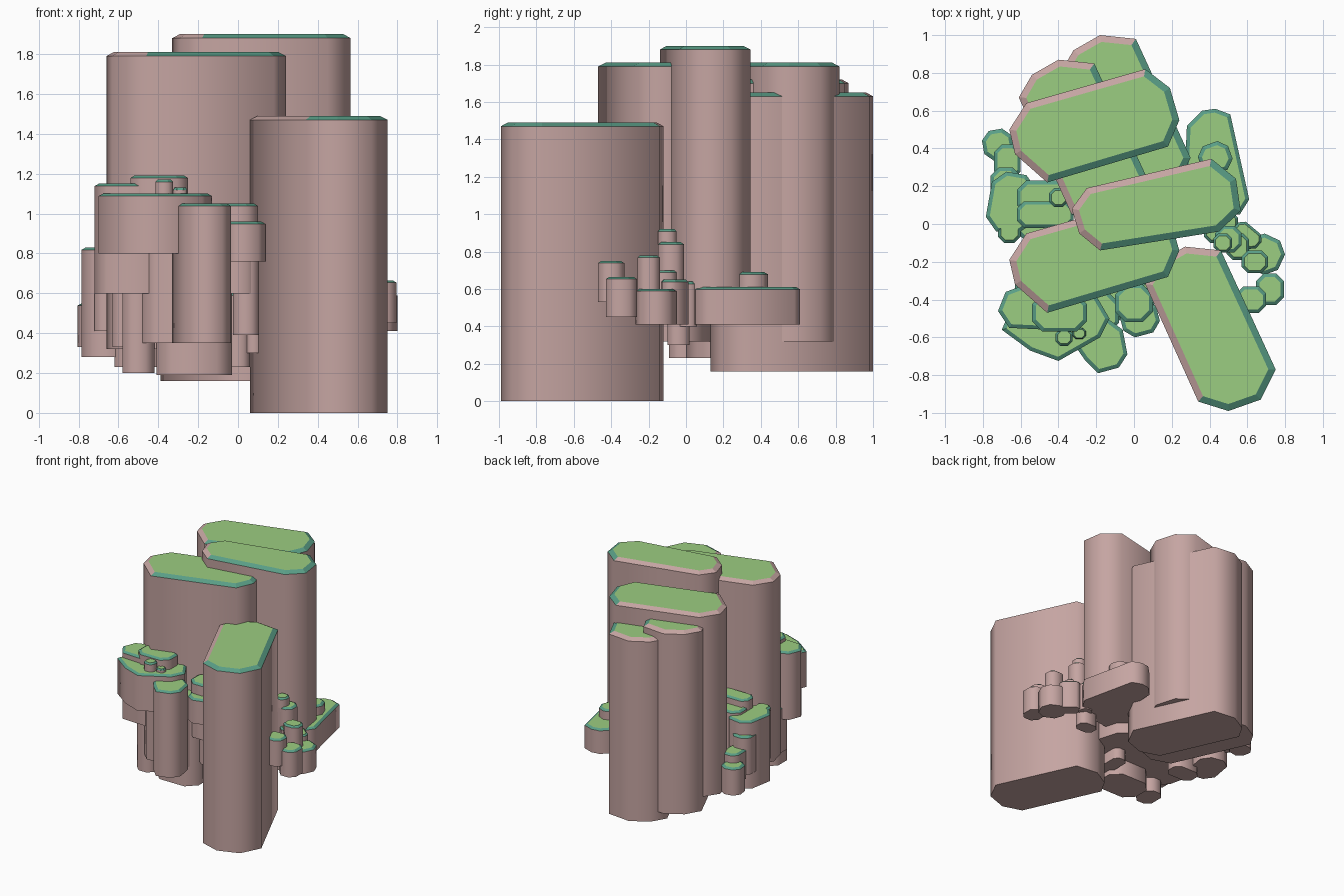
import bpy, bmesh, math
from mathutils import Vector

if "Cube" in bpy.data.objects:
    bpy.data.objects.remove(bpy.data.objects["Cube"])


def material(name, rgb):
    m = bpy.data.materials.new(name)
    m.diffuse_color = (*rgb, 1)
    m.use_nodes = True
    m.node_tree.nodes["Principled BSDF"].inputs["Base Color"].default_value = m.diffuse_color
    return m


MATS = [material("rock_pink", (0.56, 0.375, 0.36)),
        material("grass_green", (0.33, 0.61, 0.22)),
        material("moss_teal", (0.10, 0.34, 0.24))]
BARE = Vector((-0.85, 0.5))   # side on which the tall columns have bare rims


def inset(pts, d):
    """Shrink a convex counter-clockwise outline by d."""
    out, n = [], len(pts)
    for i, p in enumerate(pts):
        a = (p - pts[i - 1]).normalized()
        b = (pts[(i + 1) % n] - p).normalized()
        na, nb = Vector((-a.y, a.x)), Vector((-b.y, b.x))
        out.append(p + (na + nb) * d / (1 + na.dot(nb)))
    return out


def column(name, pts, z0, z1, rim, drop, bare=False):
    """Rock prism with a chamfered rim and a grassy top."""
    pts = [Vector(p) for p in pts]
    area = sum(pts[i - 1].cross(p) for i, p in enumerate(pts))
    if area < 0:
        pts.reverse()
    bm = bmesh.new()
    rings = [[bm.verts.new((p.x, p.y, z)) for p in ring] for ring, z in
             ((pts, z0), (pts, z1 - drop), (inset(pts, rim), z1))]
    n = len(pts)
    bm.faces.new(rings[0][::-1])
    bm.faces.new(rings[2]).material_index = 1
    for k in range(2):
        for i in range(n):
            j = (i + 1) % n
            f = bm.faces.new((rings[k][i], rings[k][j], rings[k + 1][j], rings[k + 1][i]))
            if k == 0:
                f.smooth = True
            else:
                e = pts[j] - pts[i]
                out = Vector((e.y, -e.x)).normalized()
                f.material_index = 0 if bare and out.dot(BARE) > -0.1 else 2
    for e in bm.edges:
        e.smooth = all(f.smooth for f in e.link_faces)
    me = bpy.data.meshes.new(name)
    bm.to_mesh(me)
    bm.free()
    for m in MATS:
        me.materials.append(m)
    bpy.context.collection.objects.link(bpy.data.objects.new(name, me))


def shift(pts, dx, dy):
    return [(x + dx, y + dy) for x, y in pts]


def stone(name, cx, cy, hx, hy, deg, z0, z1):
    """Small eight-sided stone: a rectangle with cut corners."""
    c = 0.55 * min(hx, hy)
    base = [(hx, -hy + c), (hx, hy - c), (hx - c, hy), (-hx + c, hy),
            (-hx, hy - c), (-hx, -hy + c), (-hx + c, -hy), (hx - c, -hy)]
    s, k = math.sin(math.radians(deg)), math.cos(math.radians(deg))
    pts = [(cx + x * k - y * s, cy + x * s + y * k) for x, y in base]
    column(name, pts, z0, z1, min(0.02, 0.25 * min(hx, hy)), 0.012)


# tall columns
WIDE = [(-.66, .50), (-.57, .64), (.06, .82), (.19, .72),
        (.24, .55), (.18, .41), (-.46, .22), (-.63, .37)]
DEEP = [(.06, -.32), (.13, -.2), (.27, -.12), (.46, -.14),
        (.75, -.77), (.67, -.93), (.5, -.99), (.34, -.94)]
MID = [(-.33, .08), (-.25, .19), (.41, .345), (.54, .24),
       (.565, .07), (.45, -.04), (-.18, -.14), (-.29, -.05)]
for name, pts, z0, z1 in (
        ("back_column", WIDE, .32, 1.81),
        ("left_column", shift(WIDE, 0, -.69), .32, 1.81),
        ("middle_column", MID, .41, 1.9),
        ("front_column", DEEP, 0, 1.49),
        ("rear_column", shift(DEEP, -.45, 1.12), .16, 1.65),
        ("rear_left_column", shift(DEEP, -.67, .99), .23, 1.72)):
    column(name, pts, z0, z1, .035, .02, True)

# ledges with irregular outlines
column("right_ledge", [(.27, .3), (.28, .52), (.36, .6), (.43, .61), (.51, .58),
                       (.61, .13), (.56, .05), (.42, .06)], .41, .61, .02, .012)
column("front_left_ledge", [(-.7, -.56), (-.64, -.42), (-.5, -.36), (-.2, -.38),
                            (-.13, -.5), (-.18, -.6), (-.4, -.725), (-.55, -.67)],
       .8, 1.1, .02, .012)
column("front_left_step", [(-.72, -.46), (-.68, -.36), (-.6, -.33), (-.4, -.33),
                           (-.3, -.42), (-.34, -.52), (-.45, -.56), (-.66, -.55)],
       .6, 1.15, .02, .012)
column("front_pillar", [(-.33, -.62), (-.26, -.55), (-.14, -.5), (-.06, -.56),
                        (-.035, -.69), (-.08, -.76), (-.19, -.79), (-.26, -.72)],
       .35, 1.05, .02, .012)

# small stones: x, y, half width, half depth, turn, bottom, top
FRONT = [(-.395, -.47, .145, .1, 0, 1.1, 1.19),
         (-.37, -.6, .045, .045, 0, 1.09, 1.17),
         (-.29, -.58, .035, .03, 0, 1.09, 1.13),
         (-.28, -.47, .2, .12, 0, .35, .9),
         (-.22, -.4, .19, .14, 0, .19, .8),
         (-.5, -.42, .08, .1, 0, .2, .62),
         (-.57, -.36, .06, .08, 0, .33, .7),
         (.03, -.5, .1, .09, 15, .76, .96),
         (.0, -.42, .1, .1, 0, .6, 1.05),
         (.04, -.42, .065, .08, 0, .39, .8),
         (.08, -.36, .04, .06, 0, .3, .73),
         (.0, -.28, .06, .14, 0, .23, .6)]
LEFT = [(-.72, .42, .08, .08, 10, .33, .55),
        (-.67, .33, .07, .09, 0, .38, .62),
        (-.68, .22, .08, .08, 0, .41, .72),
        (-.65, .11, .12, .16, -10, .28, .83),
        (-.66, -.03, .06, .07, 0, .41, .83),
        (-.48, .14, .14, .09, 0, .4, .86),
        (-.4, .14, .05, .05, 0, .8, .98),
        (-.47, .05, .15, .07, 0, .35, .92),
        (-.5, -.01, .12, .08, 0, .23, .8)]
RIGHT = [(.69, -.16, .1, .1, -25, .41, .6),
         (.72, -.345, .075, .083, 0, .45, .665),
         (.62, -.4, .08, .07, 0, .53, .75),
         (.64, -.2, .07, .06, 0, .55, .78),
         (.6, -.06, .08, .05, -40, .41, .65),
         (.55, -.12, .06, .07, 0, .5, .7),
         (.5, -.08, .07, .07, 0, .6, .85),
         (.47, -.1, .05, .05, 0, .8, .92),
         (.5, .01, .05, .05, 0, .4, .64),
         (.43, .35, .085, .08, 20, .58, .69),
         (.45, -.04, .08, .06, 0, .3, .6)]
for group, rows in (("front", FRONT), ("left", LEFT), ("right", RIGHT)):
    for i, row in enumerate(rows):
        stone(f"{group}_stone_{i + 1}", *row)
